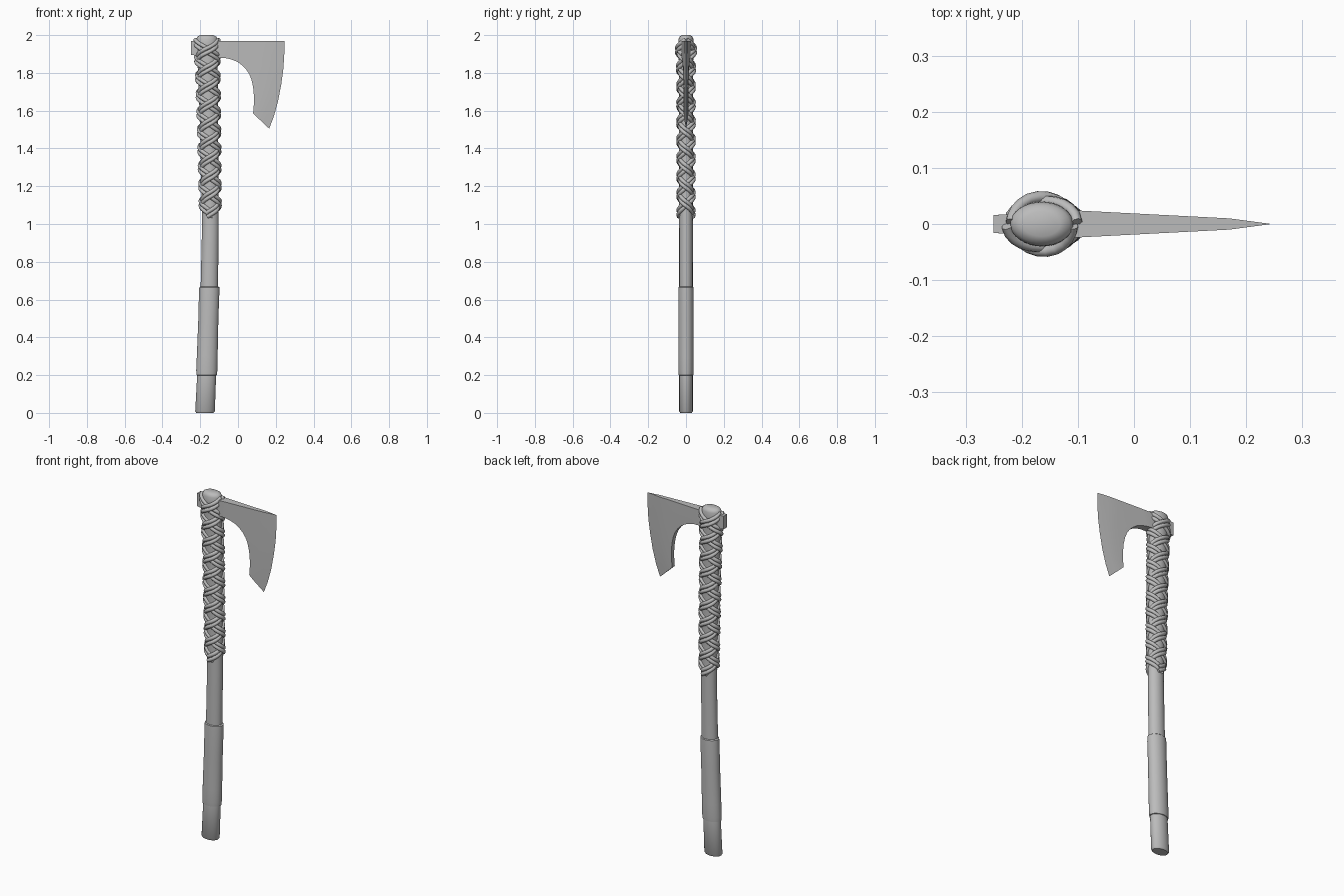
import bpy, bmesh, math

cube = bpy.data.objects.get("Cube")
if cube:
    bpy.data.objects.remove(cube, do_unlink=True)

grey = bpy.data.materials.new("plain_grey")
grey.use_nodes = True
tone = (0.5, 0.5, 0.5, 1)
grey.diffuse_color = tone
grey.node_tree.nodes["Principled BSDF"].inputs["Base Color"].default_value = tone


def interp(table, v):
    """Piecewise linear lookup in (key, value) pairs."""
    for (a, p), (b, q) in zip(table, table[1:]):
        if v <= b:
            return p + (q - p) * max(0, v - a) / (b - a)
    return table[-1][1]


def select_only(ob):
    bpy.ops.object.select_all(action='DESELECT')
    ob.select_set(True)
    bpy.context.view_layer.objects.active = ob


def finish(name, bm, angle):
    bmesh.ops.recalc_face_normals(bm, faces=bm.faces)
    mesh = bpy.data.meshes.new(name)
    bm.to_mesh(mesh)
    bm.free()
    mesh.materials.append(grey)
    ob = bpy.data.objects.new(name, mesh)
    bpy.context.collection.objects.link(ob)
    select_only(ob)
    bpy.ops.object.shade_smooth_by_angle(angle=math.radians(angle))
    return ob


# Gently bowed centre line of the shaft
CENTRE = [(0, -0.175), (0.2, -0.166), (0.66, -0.152), (1.0, -0.146),
          (1.3, -0.150), (1.6, -0.155), (1.85, -0.161), (2.0, -0.165)]


def loft(name, rings, sides=32):
    """Skin oval rings given as (z, x radius, y radius)."""
    bm = bmesh.new()
    loops = []
    for z, rx, ry in rings:
        angles = [math.tau * i / sides for i in range(sides)]
        loops.append([bm.verts.new((interp(CENTRE, z) + rx * math.cos(a), ry * math.sin(a), z))
                      for a in angles])
    for low, high in zip(loops, loops[1:]):
        for i in range(sides):
            j = (i + 1) % sides
            bm.faces.new((low[i], low[j], high[j], high[i]))
    bm.faces.new(loops[0])
    bm.faces.new(loops[-1])
    return finish(name, bm, 40)


# Shaft and grip sleeve
loft("shaft", [(0, 0.046, 0.030), (0.008, 0.052, 0.036), (0.2, 0.050, 0.036), (0.66, 0.046, 0.036),
               (1.0, 0.044, 0.036), (1.3, 0.046, 0.036), (1.6, 0.049, 0.037), (1.85, 0.053, 0.038),
               (1.95, 0.056, 0.040), (1.98, 0.056, 0.039), (1.992, 0.050, 0.034), (2.0, 0.034, 0.022)])
loft("grip_sleeve", [(0.198, 0.049, 0.035), (0.2, 0.054, 0.039), (0.225, 0.056, 0.041), (0.3, 0.055, 0.041),
                     (0.5, 0.053, 0.041), (0.64, 0.054, 0.041), (0.665, 0.053, 0.040), (0.67, 0.045, 0.035)])

# Axe head: strips between an outer and an inner outline, tapering to the cutting edge
OUTER = [(-0.25, 1.97), (-0.1, 1.97), (-0.03, 1.97), (0.05, 1.97), (0.12, 1.97), (0.17, 1.97), (0.245, 1.97),
         (0.245, 1.9), (0.24, 1.82), (0.229, 1.74), (0.212, 1.65), (0.19, 1.57), (0.165, 1.505)]
INNER = [(-0.25, 1.895), (-0.1, 1.88), (-0.065, 1.878), (-0.035, 1.871), (-0.005, 1.859), (0.02, 1.842),
         (0.042, 1.82), (0.059, 1.795), (0.071, 1.765), (0.080, 1.725), (0.084, 1.68), (0.084, 1.635), (0.08, 1.585)]
EDGE = [(z, x) for x, z in reversed(OUTER[6:])]
THICK = [(0, 0), (0.075, 0.010), (0.345, 0.024), (0.495, 0.016)]


def half_thickness(x, z):
    return interp(THICK, max(0, interp(EDGE, z) - x))


bm = bmesh.new()
rows = []
for (ax, az), (bx, bz) in zip(OUTER, INNER):
    rows.append([bm.verts.new((ax + (bx - ax) * t, 0, az + (bz - az) * t)) for t in (0, 0.35, 0.65, 1)])
for a, b in zip(rows, rows[1:]):
    for i in range(3):
        bm.faces.new((a[i], b[i], b[i + 1], a[i + 1]))
front = list(bm.verts)
extruded = bmesh.ops.extrude_face_region(bm, geom=list(bm.faces), use_keep_orig=True)["geom"]
back = [v for v in extruded if isinstance(v, bmesh.types.BMVert)]
for verts, side in ((front, -1), (back, 1)):
    for v in verts:
        v.co.y = side * half_thickness(v.co.x, v.co.z)
bmesh.ops.remove_doubles(bm, verts=bm.verts, dist=0.0002)
finish("axe_head", bm, 25)

# Woven cord binding: paired cords spiralling both ways, passing over and under
PITCH, FIRST_CROSS = 0.191, 1.06
SWELL = [(1.0, 0.047), (1.3, 0.049), (1.6, 0.052), (1.85, 0.055), (1.93, 0.060), (1.99, 0.057)]
DEPTH = [(1.0, 0.037), (1.8, 0.038), (1.93, 0.045), (1.99, 0.042)]


def cord(name, turn, phase, shift, z0=1.05, z1=1.965, steps=110):
    curve = bpy.data.curves.new(name, 'CURVE')
    curve.dimensions = '3D'
    curve.bevel_depth = 0.0105
    curve.bevel_resolution = 2
    curve.use_fill_caps = True
    spline = curve.splines.new('POLY')
    spline.points.add(steps)
    for i, point in enumerate(spline.points):
        z = z0 + (z1 - z0) * i / steps
        k = math.tau * (z - FIRST_CROSS) / PITCH
        lift = 0.004 * turn * math.cos(2 * k)
        a = turn * k + phase
        point.co = (interp(CENTRE, z) + (interp(SWELL, z) + lift) * math.sin(a),
                    -(interp(DEPTH, z) + lift) * math.cos(a), z + shift, 1)
    curve.materials.append(grey)
    ob = bpy.data.objects.new(name, curve)
    bpy.context.collection.objects.link(ob)
    select_only(ob)
    bpy.ops.object.convert(target='MESH')
    bpy.ops.object.shade_smooth_by_angle(angle=math.radians(50))


for turn, direction in ((1, "left"), (-1, "right")):
    for phase, start in ((0, "front"), (math.pi, "back")):
        for shift, place in ((-0.012, "lower"), (0.012, "upper")):
            cord(f"{direction}_{start}_{place}_cord", turn, phase, shift)
